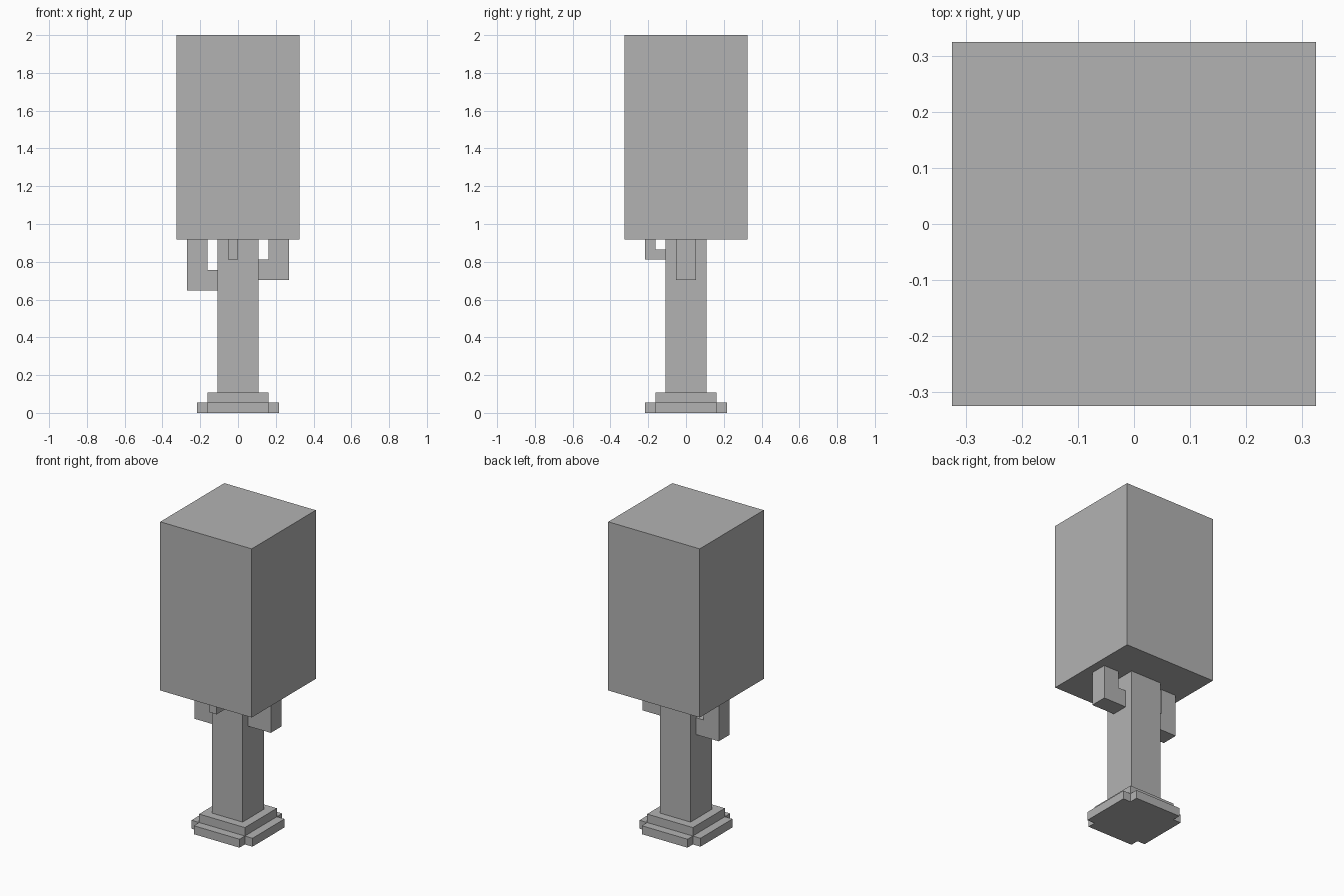
import bpy
import bmesh
from mathutils import Vector

cube = bpy.data.objects.get("Cube")
if cube:
    bpy.data.objects.remove(cube, do_unlink=True)

U = 2 / 37  # one block unit

grey = bpy.data.materials.new("plain grey")
grey.use_nodes = True
colour = (0.45, 0.45, 0.45, 1)
grey.diffuse_color = colour
grey.node_tree.nodes["Principled BSDF"].inputs["Base Color"].default_value = colour


def prism(name, outline, axis, start, end):
    """Extrude a flat outline (in block units) along an axis from start to end."""
    def place(a, b):
        point = {"x": (start, a, b), "y": (a, start, b), "z": (a, b, start)}[axis]
        return Vector(point) * U

    bm = bmesh.new()
    face = bm.faces.new([bm.verts.new(place(a, b)) for a, b in outline])
    extruded = bmesh.ops.extrude_face_region(bm, geom=[face], use_keep_orig=True)
    moved = [v for v in extruded["geom"] if isinstance(v, bmesh.types.BMVert)]
    shift = Vector([(end - start) * U if axis == k else 0 for k in "xyz"])
    bmesh.ops.translate(bm, verts=moved, vec=shift)
    bmesh.ops.recalc_face_normals(bm, faces=bm.faces)
    mesh = bpy.data.meshes.new(name)
    bm.to_mesh(mesh)
    bm.free()
    mesh.materials.append(grey)
    obj = bpy.data.objects.new(name, mesh)
    bpy.context.collection.objects.link(obj)
    return obj


def square(r):
    return [(-r, -r), (r, -r), (r, r), (-r, r)]


def elbow(side, inner, outer, bottom, thick, top):
    """L-shaped outline leaving the trunk sideways and turning up."""
    bend = outer - thick
    return [(side * a, z) for a, z in (
        (inner, bottom), (outer, bottom), (outer, top),
        (bend, top), (bend, bottom + thick), (inner, bottom + thick))]


# Root flare: square with notched corners, then a smaller step
notched = [(-3, -4), (3, -4), (3, -3), (4, -3), (4, 3), (3, 3),
           (3, 4), (-3, 4), (-3, 3), (-4, 3), (-4, -3), (-3, -3)]
prism("root_base", notched, "z", 0, 1)
prism("root_step", square(3), "z", 1, 2)

# Trunk and crown
prism("trunk", square(2), "z", 2, 17)
prism("crown", square(6), "z", 17, 37)

# Bent branches
prism("left_branch", elbow(1, 2, 5, 13, 2, 17), "y", -1, 1)
prism("right_branch", elbow(-1, 2, 5, 12, 2, 17), "y", -1, 1)
prism("front_branch", elbow(-1, 2, 4, 15, 1, 17), "x", -1, 0)
